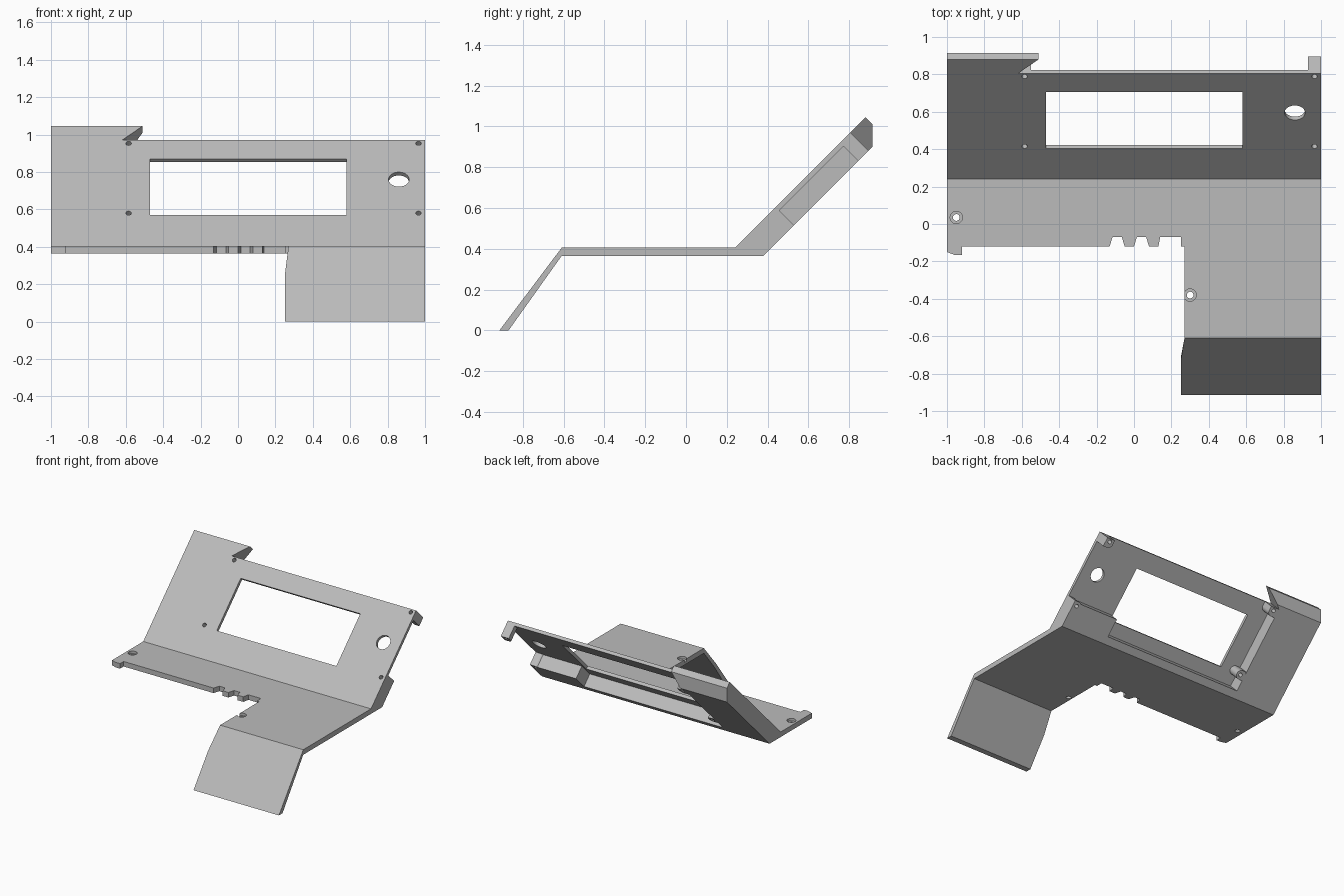
import bpy, bmesh, math
from mathutils import Vector

if "Cube" in bpy.data.objects:
    bpy.data.objects.remove(bpy.data.objects["Cube"], do_unlink=True)

grey = bpy.data.materials.new("matte_grey")
grey.use_nodes = True
colour = (0.5, 0.5, 0.5, 1)
grey.diffuse_color = colour
grey.node_tree.nodes["Principled BSDF"].inputs["Base Color"].default_value = colour

TOP, UNDER, HINGE = 0.405, 0.365, 0.24   # plate faces and the fold line
C = math.sqrt(0.5)


def flat(u, v, d):
    return (u, v, TOP - d)


def sloped(u, s, d):
    """x, distance up the slope, depth below its face"""
    return (u, HINGE + (s + d) * C, TOP + (s - d) * C)


def along_x(y, z, d):
    return (d, y, z)


def leg_map(u, t, d):
    """t runs down the leg; d is zero on the outer face, one on the inner"""
    return (u, -0.61 + t * (-0.305 + 0.045 * d), (TOP - 0.04 * d) * (1 - t) )


def prism(name, outline, place, d0, d1):
    bm = bmesh.new()
    a = [bm.verts.new(place(u, v, d0)) for u, v in outline]
    b = [bm.verts.new(place(u, v, d1)) for u, v in outline]
    bm.faces.new(a)
    bm.faces.new(b[::-1])
    n = len(a)
    for i in range(n):
        bm.faces.new((a[i], b[i], b[(i + 1) % n], a[(i + 1) % n]))
    bmesh.ops.recalc_face_normals(bm, faces=bm.faces)
    mesh = bpy.data.meshes.new(name)
    bm.to_mesh(mesh)
    bm.free()
    ob = bpy.data.objects.new(name, mesh)
    bpy.context.collection.objects.link(ob)
    mesh.materials.append(grey)
    return ob


def circle(x, y, r, n=32):
    return [(x + r * math.cos(2 * math.pi * i / n), y + r * math.sin(2 * math.pi * i / n)) for i in range(n)]


def rect(x0, x1, y0, y1):
    return [(x0, y0), (x1, y0), (x1, y1), (x0, y1)]


def combine(target, tool, operation="DIFFERENCE"):
    mod = target.modifiers.new("cut", "BOOLEAN")
    mod.operation, mod.solver, mod.object = operation, "EXACT", tool
    bpy.context.view_layer.objects.active = target
    bpy.ops.object.modifier_apply(modifier=mod.name)
    bpy.data.objects.remove(tool, do_unlink=True)


# Sloped panel: full thickness block first
panel = prism("sloped_panel", [(HINGE, TOP), (HINGE, UNDER), (0.38, UNDER), (0.915, 0.9),
                               (0.915, 1.01), (0.88, 1.045)], along_x, -1, 1)
# Angled notch beside the tall corner, then the hollow underneath
combine(panel, prism("notch", [(-0.62, 0.799), (1.2, 0.799), (1.2, 1.2), (-0.204, 1.2)], sloped, -0.2, 0.5))
combine(panel, prism("hollow", [(-0.62, 0.13), (0.6, 0.13), (0.6, 0.272), (1.1, 0.272), (1.1, 1.2),
                                (-0.204, 1.2), (-0.62, 0.799)], sloped, 0.025, 0.5))
# Screw posts, each with a web to the nearest edge
for x, edge in ((-0.585, -0.63), (0.965, 1.0)):
    for s, far in ((0.2475, 0.2), (0.764, 0.799)):
        post = prism("post", circle(x, s, 0.035), sloped, 0.015, 0.127)
        web = prism("web", rect(min(x, edge), max(x, edge), s - 0.035, s + 0.035), sloped, 0.015, 0.127)
        combine(post, web, "UNION")
        if far > s:
            web = prism("web", rect(x - 0.035, x + 0.035, s, far), sloped, 0.015, 0.127)
            combine(post, web, "UNION")
        combine(panel, post, "UNION")
        hole_s = 0.2475 if far < s else 0.775
        combine(panel, prism("hole", circle(x, hole_s, 0.015, 16), sloped, -0.05, 0.3))
# Screen window and round control hole
combine(panel, prism("window", rect(-0.47, 0.58, 0.233, 0.658), sloped, -0.05, 0.09))
combine(panel, prism("control", circle(0.86, 0.502, 0.055), sloped, -0.05, 0.3))

# Flat plate with clip tab, toothed edge and narrow forward arm
teeth = []
for x0, x1 in ((-0.13, -0.05), (0.0, 0.08)):
    teeth += [(x0, -0.12), (x0 + 0.015, -0.07), (x1 - 0.015, -0.07), (x1, -0.12)]
outline = [(-1, HINGE), (-1, -0.15), (-0.96, -0.165), (-0.92, -0.165), (-0.92, -0.12)] + teeth + [
    (0.13, -0.12), (0.14, -0.07), (0.25, -0.07), (0.25, -0.12), (0.27, -0.12),
    (0.27, -0.61), (1, -0.61), (1, HINGE)]
plate = prism("flat_plate", outline, flat, 0, TOP - UNDER)
for x, y in ((-0.95, 0.035), (0.3, -0.38)):
    combine(plate, prism("bore", circle(x, y, 0.018), flat, -0.1, 0.1))
    combine(plate, prism("counterbore", circle(x, y, 0.033), flat, -0.1, 0.02))

# Front leg, slightly wider at its foot
leg = prism("front_leg", [(0.27, 0), (0.25, 0.4), (0.25, 1), (1, 1), (1, 0)], leg_map, 0, 1)

for ob in (panel, plate, leg):
    bpy.ops.object.select_all(action="DESELECT")
    ob.select_set(True)
    bpy.context.view_layer.objects.active = ob
    bpy.ops.object.shade_smooth_by_angle(angle=math.radians(30))
